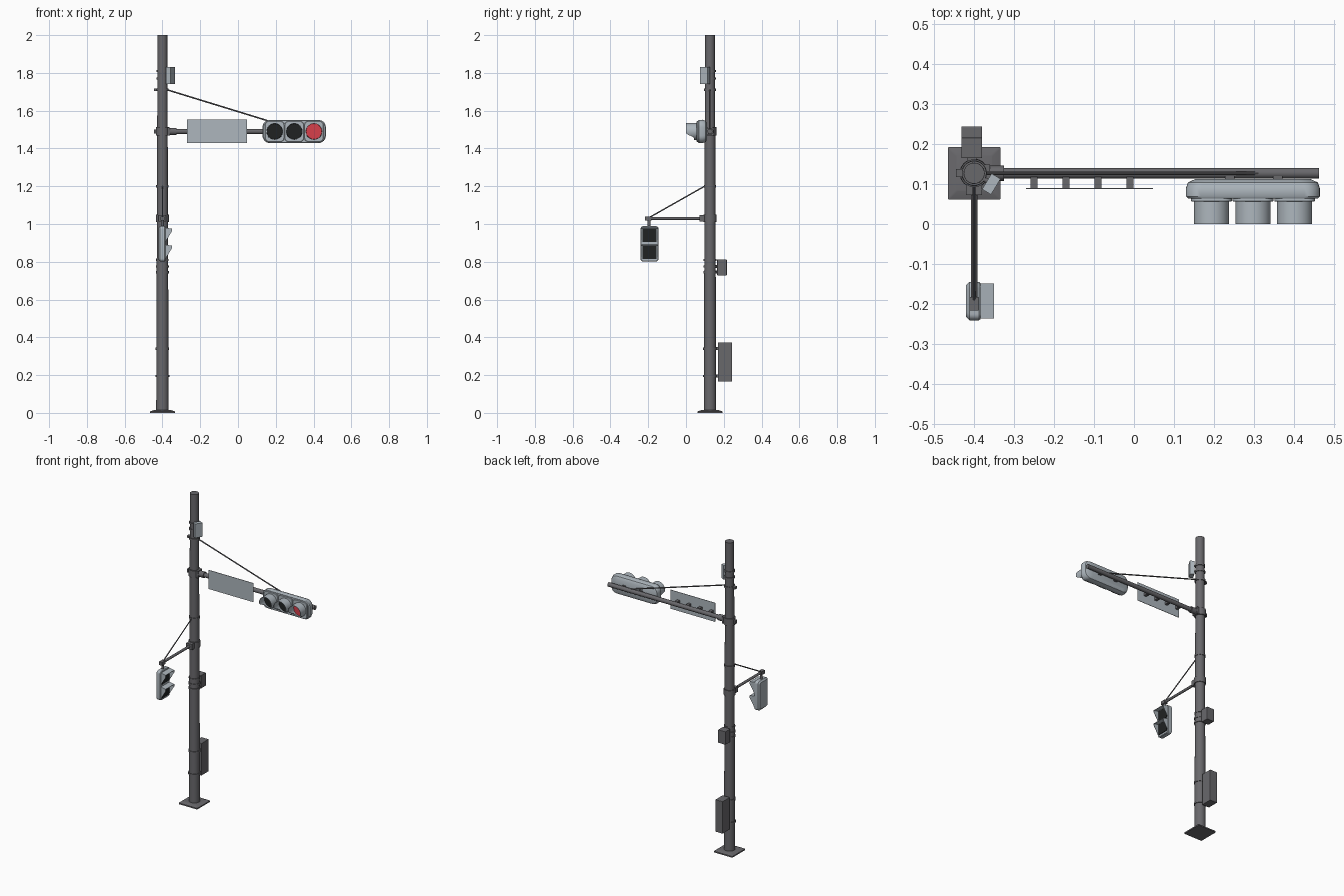
import bpy, bmesh, math
from mathutils import Vector, Matrix

if "Cube" in bpy.data.objects:
    bpy.data.objects.remove(bpy.data.objects["Cube"])

def mat(name, c):
    m = bpy.data.materials.new(name)
    m.diffuse_color = (*c, 1)
    m.use_nodes = True
    m.node_tree.nodes["Principled BSDF"].inputs["Base Color"].default_value = m.diffuse_color
    return m

GREY = mat("pole_grey", (0.14, 0.138, 0.148))
LIGHT = mat("housing_grey", (0.42, 0.47, 0.51))
BLACK = mat("lens_black", (0.014, 0.016, 0.016))
RED = mat("lens_red", (0.68, 0.05, 0.07))
PX, PY = -0.40, 0.127          # pole axis

def finish(name, bm, m, smooth=False):
    bmesh.ops.recalc_face_normals(bm, faces=bm.faces)
    me = bpy.data.meshes.new(name)
    bm.to_mesh(me)
    bm.free()
    me.materials.append(m)
    o = bpy.data.objects.new(name, me)
    bpy.context.collection.objects.link(o)
    if smooth:
        bpy.ops.object.select_all(action='DESELECT')
        o.select_set(True)
        bpy.context.view_layer.objects.active = o
        bpy.ops.object.shade_smooth_by_angle(angle=math.radians(35))
    return o

def box(name, lo, hi, m, bevel=0, rot=0):
    lo, hi = Vector(lo), Vector(hi)
    bm = bmesh.new()
    bmesh.ops.create_cube(bm, size=1)
    bmesh.ops.scale(bm, vec=hi - lo, verts=bm.verts)
    if bevel:
        bmesh.ops.bevel(bm, geom=bm.edges[:], offset=bevel, segments=2, profile=0.5, affect='EDGES')
    bmesh.ops.transform(bm, matrix=Matrix.Translation((lo + hi) / 2) @ Matrix.Rotation(rot, 4, 'Z'), verts=bm.verts)
    return finish(name, bm, m)

def rod(name, a, b, r1, m, r2=None, n=24):
    a, b = Vector(a), Vector(b)
    d = b - a
    bm = bmesh.new()
    bmesh.ops.create_cone(bm, cap_ends=True, segments=n, radius1=r1, radius2=r1 if r2 is None else r2, depth=d.length)
    q = d.to_track_quat('Z', 'Y').to_matrix().to_4x4()
    bmesh.ops.transform(bm, matrix=Matrix.Translation((a + b) / 2) @ q, verts=bm.verts)
    return finish(name, bm, m, True)

def rounded(w, h, r, n=6):
    pts = []
    for k, (sx, sy) in enumerate([(1, 1), (-1, 1), (-1, -1), (1, -1)]):
        for i in range(n + 1):
            t = math.pi / 2 * (k + i / n)
            pts.append((sx * (w / 2 - r) + r * math.cos(t), sy * (h / 2 - r) + r * math.sin(t)))
    return pts

def loft(name, layers, place, m):
    """layers: (depth, width, height, corner radius), stacked along the depth axis"""
    bm = bmesh.new()
    rings = [[bm.verts.new(place(u, v, d)) for u, v in rounded(w, h, r)] for d, w, h, r in layers]
    for A, B in zip(rings, rings[1:]):
        for i in range(len(A)):
            j = (i + 1) % len(A)
            bm.faces.new((A[i], A[j], B[j], B[i]))
    bm.faces.new(rings[0])
    bm.faces.new(rings[-1])
    return finish(name, bm, m, True)

# base plate and tapered pole
loft("base_plate", [(0, .132, .132, .004), (.008, .132, .132, .004), (.015, .09, .09, .004)],
     lambda u, v, d: (PX + u, PY + v, d), GREY)
rod("pole", (PX, PY, .01), (PX, PY, 2), .033, GREY, .026, 32)
pole_r = lambda z: .033 - .007 * z / 2

# clamp bands round the pole
for z, h, e in [(.195, .012, .004), (.34, .012, .004), (.745, .012, .004), (.775, .012, .004), (.81, .01, .003),
                (1.03, .04, .005), (1.20, .012, .004), (1.49, .045, .007), (1.71, .014, .005),
                (1.77, .012, .004), (1.81, .012, .004)]:
    rod("clamp_band", (PX, PY, z - h / 2), (PX, PY, z + h / 2), pole_r(z) + e, GREY, n=32)
for z, h in [(1.49, .022), (1.71, .014)]:
    box("clamp_tab", (PX - .046, PY - .01, z - h / 2), (PX - .02, PY + .01, z + h / 2), GREY)

# main arm with root flange and stay wire
rod("main_arm", (PX, PY, 1.49), (.463, PY, 1.49), .0135, GREY)
box("arm_flange", (PX + .02, PY - .022, 1.468), (PX + .04, PY + .022, 1.512), GREY)
rod("arm_socket", (PX + .02, PY, 1.49), (PX + .075, PY, 1.49), .019, GREY)
rod("arm_stay", (PX + .02, PY, 1.712), (.31, PY, 1.50), .004, GREY, n=8)

# sign panel and its brackets
box("sign_panel", (-.27, .087, 1.43), (.048, .090, 1.552), LIGHT)
for x in (-.25, -.17, -.09, -.01):
    box("sign_bracket", (x - .009, .09, 1.478), (x + .009, .118, 1.502), GREY)

# vehicle signal housing, doors, lenses and hoods
SX, SZ = .2975, 1.49
front = lambda cx: (lambda u, v, d: (cx + u, d, SZ + v))
loft("signal_housing", [(.064, .325, .115, .035), (.069, .335, .122, .038), (.09, .335, .122, .038),
                        (.104, .325, .112, .038), (.112, .29, .085, .035)], front(SX), LIGHT)
for x in (.24, .36):
    box("signal_bracket", (x - .012, .10, 1.475), (x + .012, .12, 1.505), GREY)

def hood(cx, r=.044, n=32):
    bm = bmesh.new()
    rows = []
    for i in range(n):
        t = 2 * math.pi * i / n
        s = min(1, max(0, (math.sin(t) + .8) / .6))
        end = .042 - .042 * s * s * (3 - 2 * s)
        p = lambda q, y: bm.verts.new((cx + q * math.cos(t), y, SZ + q * math.sin(t)))
        rows.append((p(r, .058), p(r, end), p(r - .002, end), p(r - .002, .058)))
    for i in range(n):
        A, B = rows[i], rows[(i + 1) % n]
        for k in range(4):
            bm.faces.new((A[k], A[(k + 1) % 4], B[(k + 1) % 4], B[k]))
    finish("signal_hood", bm, LIGHT, True)

for cx, m in ((.194, BLACK), (.298, BLACK), (.402, RED)):
    loft("signal_door", [(.066, .102, .11, .022), (.058, .102, .11, .022), (.056, .098, .106, .02)], front(cx), LIGHT)
    rod("signal_lens", (cx, .06, SZ), (cx, .052, SZ), .0425, m, .041, 32)
    hood(cx)

# side arm for the walk signal
rod("side_arm", (PX, PY, 1.03), (PX, -.215, 1.03), .008, GREY, n=16)
box("side_arm_flange", (PX - .02, PY - .055, 1.012), (PX + .02, PY - .025, 1.048), GREY)
rod("side_arm_stay", (PX, PY - .02, 1.205), (PX, -.195, 1.034), .0035, GREY, n=8)
box("arm_end_clamp", (PX - .011, -.217, 1.018), (PX + .011, -.183, 1.04), GREY)
rod("signal_hanger", (PX, -.195, 1.03), (PX, -.195, .985), .008, GREY, n=16)

# walk signal facing +x: housing, square lenses and wedge hoods
WY = -.193
loft("walk_housing", [(-.42, .08, .17, .014), (-.412, .096, .188, .016), (-.388, .096, .188, .016),
                      (-.384, .09, .182, .014)], lambda u, v, d: (d, WY + u, .895 + v), LIGHT)
for zc in (.94, .85):
    box("walk_lens", (-.386, WY - .036, zc - .035), (-.380, WY + .036, zc + .035), BLACK)
    top, bot, out = zc + .041, zc - .036, -.35
    bm = bmesh.new()
    L, R = WY - .044, WY + .044
    v = [bm.verts.new(c) for c in [(-.385, L, bot), (-.385, L, top), (out, L, top - .006), (out, L, top - .02),
                                   (out, R, top - .02), (out, R, top - .006), (-.385, R, top), (-.385, R, bot)]]
    bm.faces.new((v[0], v[1], v[2], v[3]))
    bm.faces.new((v[1], v[6], v[5], v[2]))
    bm.faces.new((v[4], v[5], v[6], v[7]))
    o = finish("walk_hood", bm, LIGHT)
    s = o.modifiers.new("thickness", 'SOLIDIFY')
    s.thickness = .002

# sensor box near the top, turned towards the road
box("sensor_box", (-.370, .077, 1.74), (-.344, .123, 1.83), LIGHT, rot=math.radians(-31))
for z in (1.77, 1.81):
    rod("sensor_mount", (PX, PY, z), (-.36, .103, z), .006, GREY, n=12)

# control cabinets on the back
BX = -.406
box("large_cabinet", (BX - .026, .17, .165), (BX + .026, .244, .372), GREY, .002)
box("small_cabinet", (BX - .026, .165, .728), (BX + .026, .216, .812), GREY, .002)
for z in (.195, .34, .745, .775):
    box("cabinet_mount", (BX - .012, PY + .015, z - .008), (BX + .012, .172, z + .008), GREY)
